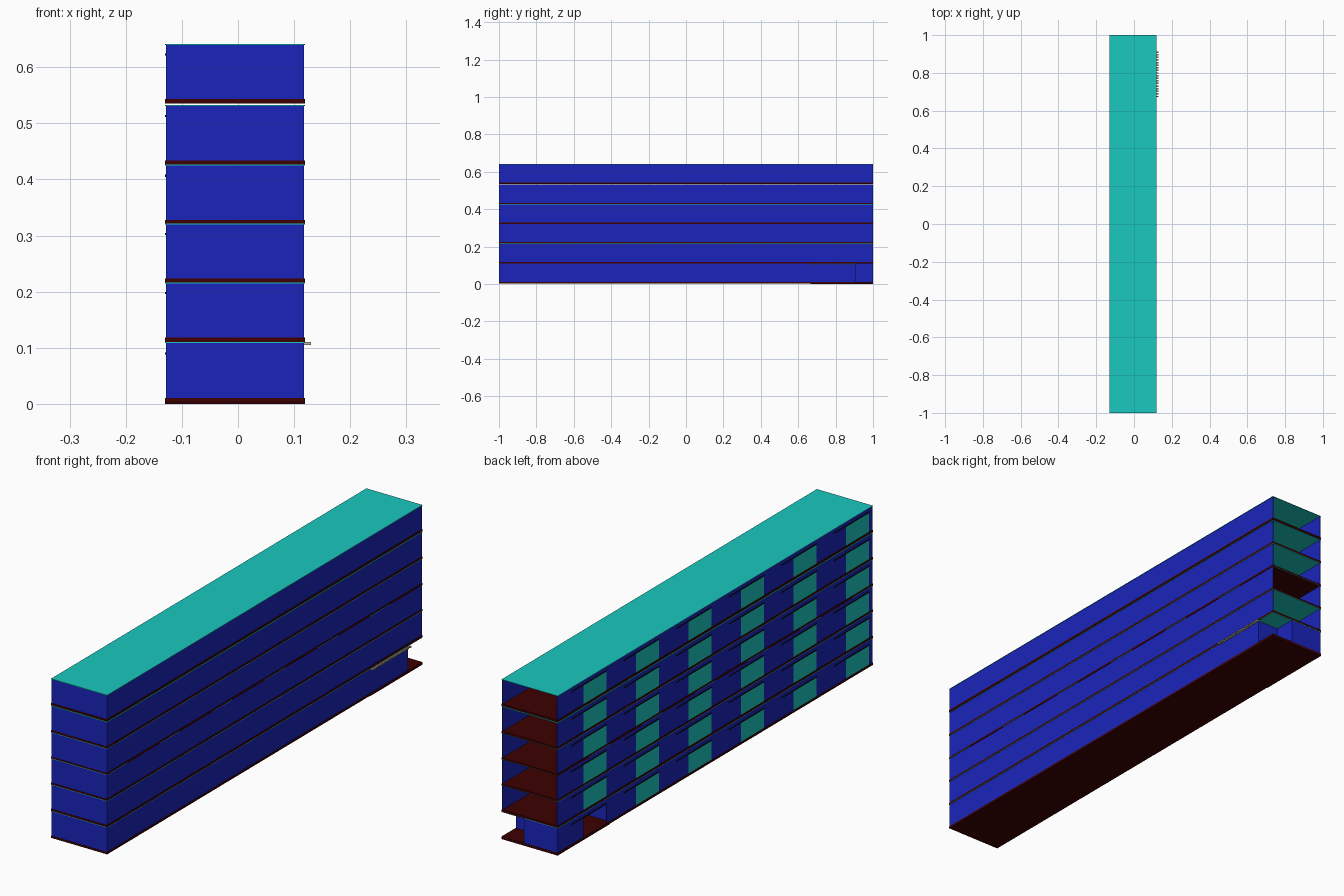
import bpy

if "Cube" in bpy.data.objects:
    bpy.data.objects.remove(bpy.data.objects["Cube"], do_unlink=True)


def material(name, r, g, b):
    m = bpy.data.materials.new(name)
    m.use_nodes = True
    m.diffuse_color = (r, g, b, 1)
    m.node_tree.nodes["Principled BSDF"].inputs["Base Color"].default_value = (r, g, b, 1)
    return m


BLUE = material("wall_blue", 0.010, 0.018, 0.50)
TEAL = material("panel_teal", 0.010, 0.58, 0.52)
BROWN = material("floor_brown", 0.048, 0.0, 0.0)
BEIGE = material("slat_beige", 0.50, 0.48, 0.38)
BLACK = material("rail_black", 0.004, 0.003, 0.003)


def box(name, x, y, z, mat):
    """Axis-aligned box from (low, high) pairs."""
    bpy.ops.mesh.primitive_cube_add(size=1, location=[sum(p) / 2 for p in (x, y, z)])
    ob = bpy.context.object
    ob.name = name
    ob.scale = [p[1] - p[0] for p in (x, y, z)]
    bpy.ops.object.transform_apply(location=False, rotation=False, scale=True)
    ob.data.materials.append(mat)
    return ob


X0, X1 = -0.13, 0.119      # slab edges
W0, W1 = -0.1285, 0.1175   # outer wall faces
T = 0.003                  # wall thickness
BAY = 2 / 6
CORNER = 0.91              # start of the open entrance corner
INNER = 0.02
DOOR = 0.077               # height of the sliding panels
FULL = (-1, 1)

# floor top and ceiling top of every storey
floors = [0.0105, 0.1185, 0.2235, 0.3275, 0.4340, 0.5435]
ceilings = [0.1105, 0.2165, 0.3215, 0.4265, 0.5325, 0.641]

for level, (base, top) in enumerate(zip(floors, ceilings)):
    ground = level == 0
    z = (base, top - 0.0018)

    # floor slab and ceiling sheet
    low = 0.002 if ground else max(ceilings[level - 1], base - 0.0085)
    box("floor_slab", (X0, X1), FULL, (low, base), BROWN)
    box("roof" if level == 5 else "ceiling", (X0, X1), FULL, (top - 0.0018, top), TEAL)

    # front end wall and long plain wall
    box("front_wall", (W0, W1), (-0.999, -0.999 + T), z, BLUE)
    box("left_wall", (W1 - T, W1), (-0.999, CORNER if ground else 0.999), z, BLUE)

    # long wall with a sliding panel, lintel and rail in each bay
    for bay in range(6):
        end = 1 - bay * BAY
        start = end - BAY
        p1, p0 = end - 0.166, end - 0.312
        head = base + DOOR
        box("right_wall", (W0, W0 + T), (p1, end - 0.0005), z, BLUE)
        box("right_wall", (W0, W0 + T), (start + 0.0005, p0), z, BLUE)
        box("lintel", (W0, W0 + T), (p0, p1), (head, z[1]), BLUE)
        if not (ground and bay == 0):
            box("teal_panel", (W0, W0 + T), (p0, p1), (base, head), TEAL)
        box("panel_rail", (X0, W0), (p0, end - 0.09), (head, head + 0.004), BLACK)

# brown soffit strips under the middle slab
for bay in range(6):
    start = -1 + bay * BAY
    box("soffit_strip", (X0 - 0.0003, X1 + 0.0003), (start + 0.13, start + BAY),
        (0.3194, 0.3217), BROWN)

# base plate and recessed entrance corner on the ground floor
gz = (floors[0], ceilings[0] - 0.0018)
box("base_plate", (X0, X1), (1 - BAY, 1), (0, 0.002), BROWN)
box("back_wall", (W0, INNER), (0.999 - T, 0.999), gz, BLUE)
box("entrance_side_wall", (INNER - T, INNER), (CORNER, 0.999), gz, BLUE)
box("entrance_back_wall", (INNER, W1), (CORNER - T, CORNER), gz, BLUE)
box("entrance_partition", (W0, W1), (1 - BAY, 1 - BAY + T), gz, BLUE)
box("entrance_door", (INNER, INNER + 0.001), (0.912, 0.942), (0.0105, 0.075), BLUE)

# row of canopy slats above the entrance side
COUNT = 18
for i in range(COUNT):
    y = 0.675 + i * 0.235 / (COUNT - 1)
    box("canopy_slat", (W1, 0.13), (y - 0.0038, y + 0.0038), (0.1045, 0.1105), BEIGE)
